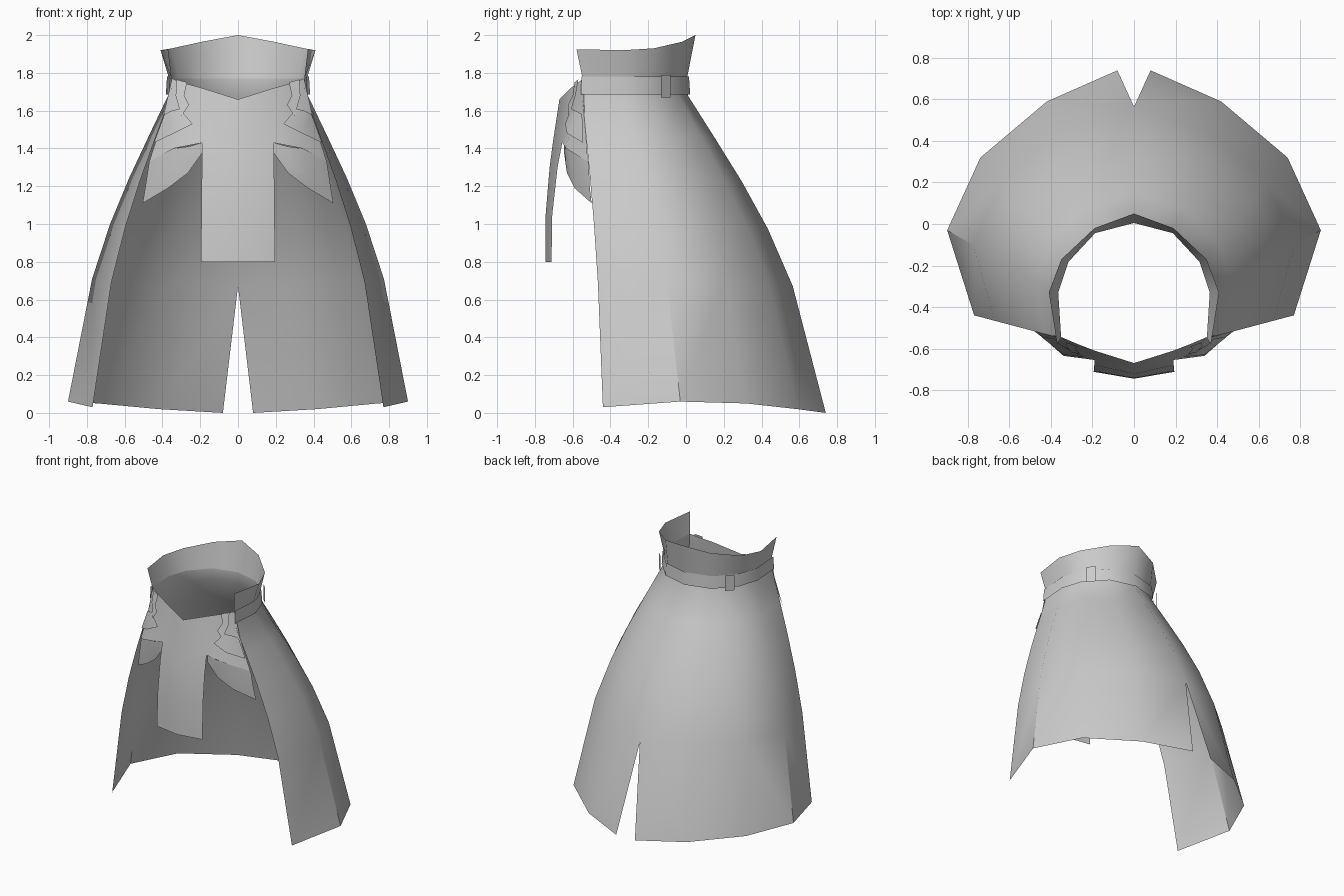
import bpy
import math
from mathutils import Vector

cube = bpy.data.objects.get("Cube")
if cube:
    bpy.data.objects.remove(cube, do_unlink=True)

cloth = bpy.data.materials.new("grey_cloth")
cloth.use_nodes = True
cloth.diffuse_color = (0.6, 0.6, 0.6, 1)
cloth.node_tree.nodes["Principled BSDF"].inputs["Base Color"].default_value = (0.6, 0.6, 0.6, 1)


def sheet(name, rows, front=False):
    """Grid of cloth through rows of points on the left half, mirrored to the right."""
    n = len(rows[0])
    verts = [p for row in rows for p in row]
    faces = []
    for r in range(len(rows) - 1):
        for c in range(n - 1):
            a = r * n + c
            quad = [a, a + 1, a + n + 1, a + n]
            faces.append(quad[::-1] if front else quad)
    mesh = bpy.data.meshes.new(name)
    mesh.from_pydata(verts, [], faces)
    mesh.materials.append(cloth)
    ob = bpy.data.objects.new(name, mesh)
    bpy.context.collection.objects.link(ob)
    mirror = ob.modifiers.new("mirror", "MIRROR")
    mirror.use_clip = True
    mirror.merge_threshold = 0.002
    bpy.ops.object.select_all(action="DESELECT")
    ob.select_set(True)
    bpy.context.view_layer.objects.active = ob
    bpy.ops.object.shade_smooth_by_angle(angle=math.radians(40))
    return ob


# Waist and hem outlines, from centre back round to the front opening
waist = [(0, 0.01), (0.19, -0.04), (0.32, -0.18), (0.37, -0.33), (0.355, -0.55)]
hem = [(0.08, 0.74, 0), (0.42, 0.59, 0.02), (0.74, 0.32, 0.05), (0.9, -0.03, 0.06), (0.77, -0.44, 0.03)]
WAIST_Z, TOP_Z = 1.68, 1.77


def ring(z, grow=0.0):
    """Waist outline at one height, pushed outward by grow."""
    centre = Vector((0, -0.3))
    pts = []
    for p in waist:
        out = (Vector(p) - centre).normalized() * grow
        pts.append((p[0] + out.x, p[1] + out.y, z))
    return pts


# Skirt: bell profile given as drop and flare fractions, with a slit at the back
profile = [(0, 0), (0.13, 0.19), (0.27, 0.39), (0.42, 0.58), (0.6, 0.76), (1, 1)]
skirt_rows = [ring(TOP_Z, -0.005)]
for drop, flare in profile:
    row = []
    for i, (top, low) in enumerate(zip(ring(WAIST_Z), hem)):
        x = top[0] + (low[0] - top[0]) * flare
        y = top[1] + (low[1] - top[1]) * flare
        z = top[2] + (low[2] - top[2]) * drop
        row.append((0 if i == 0 and drop < 1 else x, y, z))
    skirt_rows.append(row)
sheet("skirt", skirt_rows)

# Standing collar
collar_top = [(0, 0.05, 2), (0.19, -0.02, 1.965), (0.35, -0.17, 1.93), (0.41, -0.33, 1.92), (0.37, -0.58, 1.925)]
sheet("collar", [collar_top, ring(TOP_Z, -0.005)])

# Belt and its loops
sheet("belt", [ring(1.78, 0.006), ring(1.685, 0.012)])
loop = [(0.265, -0.095), (0.312, -0.145)]
sheet("belt_loop", [[(x + 0.012, y + 0.012, z) for x, y in loop] for z in (1.79, 1.67)])

# Front yoke with a V-shaped top edge
sheet("yoke", [
    [(0, -0.67, 1.66), (0.19, -0.61, 1.72), (0.28, -0.575, 1.745), (0.35, -0.545, 1.77)],
    [(0, -0.69, 1.53), (0.19, -0.64, 1.54), (0.3, -0.6, 1.55), (0.4, -0.535, 1.55)],
    [(0, -0.705, 1.43), (0.19, -0.655, 1.43), (0.34, -0.635, 1.4), (0.47, -0.52, 1.33)],
], front=True)

# Hanging front panel
panel = [(1.43, -0.705, -0.655), (1.3, -0.722, -0.68), (1.05, -0.743, -0.708), (0.8, -0.745, -0.712)]
sheet("front_panel", [[(0, mid, z), (0.19 + 0.01 * (1.43 - z), side, z)]
                      for z, mid, side in panel], front=True)

# Layered hip flaps
sheet("upper_hip_flap", [
    [(0.31, -0.61, 1.61), (0.35, -0.585, 1.6), (0.39, -0.55, 1.58)],
    [(0.24, -0.64, 1.53), (0.34, -0.63, 1.48), (0.445, -0.545, 1.43)],
], front=True)
sheet("lower_hip_flap", [
    [(0.19, -0.645, 1.43), (0.265, -0.64, 1.41), (0.34, -0.625, 1.4), (0.47, -0.515, 1.33)],
    [(0.19, -0.645, 1.38), (0.265, -0.635, 1.3), (0.37, -0.6, 1.26), (0.49, -0.51, 1.2)],
    [(0.19, -0.645, 1.375), (0.265, -0.63, 1.27), (0.37, -0.59, 1.19), (0.505, -0.5, 1.11)],
], front=True)

# Short straps on the yoke
sheet("strap", [
    [(0.27, -0.59, 1.75), (0.325, -0.57, 1.765)],
    [(0.285, -0.6, 1.68), (0.33, -0.585, 1.68)],
    [(0.26, -0.625, 1.63), (0.3, -0.62, 1.57)],
], front=True)
